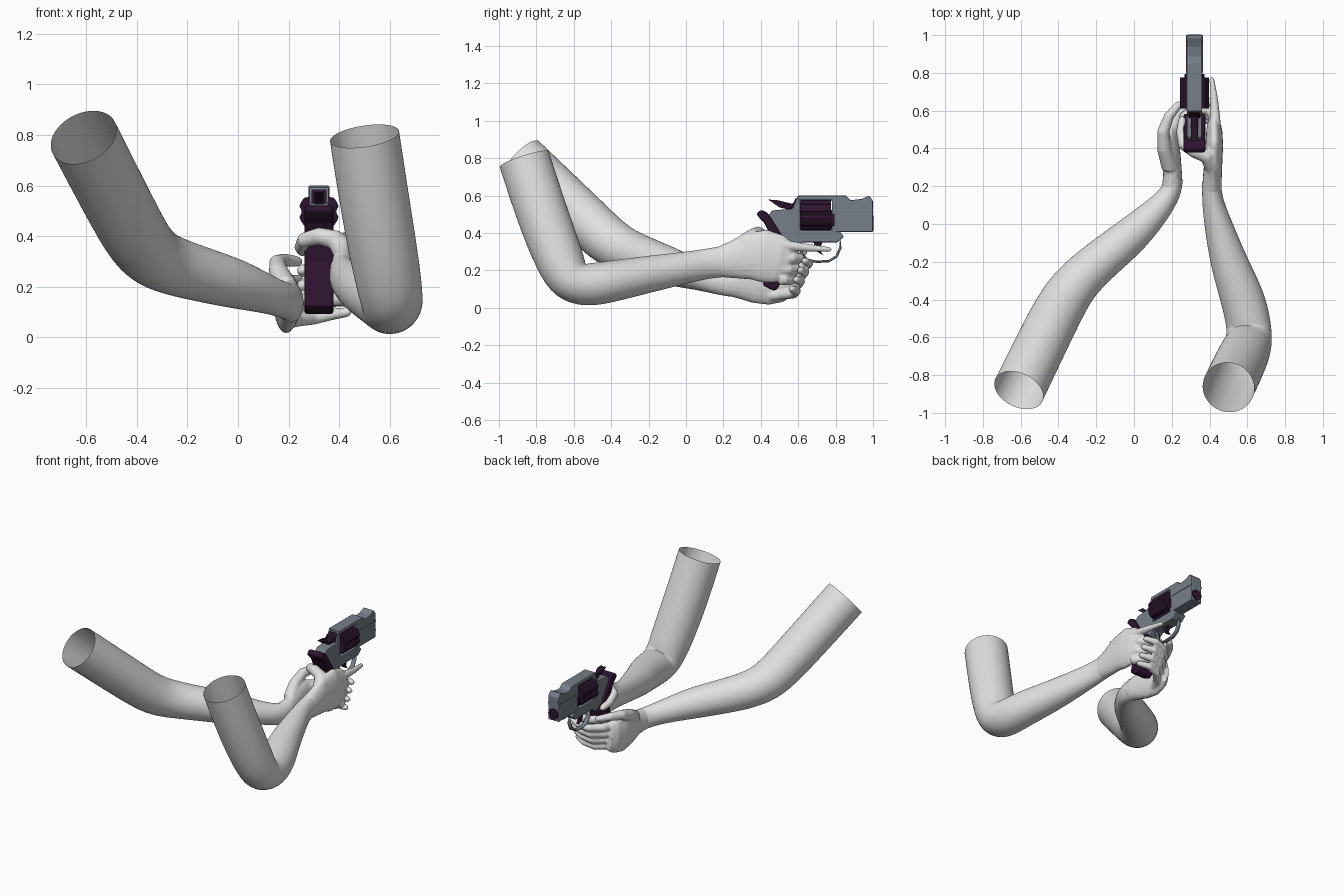
import bpy, bmesh, math
from mathutils import Vector

cube = bpy.data.objects.get("Cube")
if cube:
    bpy.data.objects.remove(cube, do_unlink=True)


def material(name, rgb):
    m = bpy.data.materials.new(name)
    m.use_nodes = True
    m.diffuse_color = (*rgb, 1)
    m.node_tree.nodes["Principled BSDF"].inputs["Base Color"].default_value = (*rgb, 1)
    return m


SKIN = material("pale skin", (0.75, 0.75, 0.75))
STEEL = material("blue grey steel", (0.18, 0.21, 0.25))
DARK = material("dark plum", (0.025, 0.007, 0.028))
GUN_X = 0.32


def finish(name, bm, mat, smooth=False):
    bmesh.ops.recalc_face_normals(bm, faces=bm.faces)
    mesh = bpy.data.meshes.new(name)
    bm.to_mesh(mesh)
    bm.free()
    mesh.materials.append(mat)
    for p in mesh.polygons:
        p.use_smooth = smooth
    ob = bpy.data.objects.new(name, mesh)
    bpy.context.collection.objects.link(ob)
    return ob


def loft(bm, rings, closed=True, sides=20):
    """Oval tube through rings of (x, y, z, side radius, height radius)."""
    pts = [Vector(r[:3]) for r in rings]
    loops = []
    for i, r in enumerate(rings):
        t = (pts[min(i + 1, len(pts) - 1)] - pts[max(i - 1, 0)]).normalized()
        side = t.cross(Vector((0, 0, 1))).normalized()
        up = side.cross(t)
        loops.append([bm.verts.new(pts[i] + side * r[3] * math.cos(a) + up * r[-1] * math.sin(a))
                      for a in (math.tau * k / sides for k in range(sides))])
    for a, b in zip(loops, loops[1:]):
        for k in range(sides):
            n = (k + 1) % sides
            bm.faces.new((a[k], a[n], b[n], b[k]))
    if closed:
        bm.faces.new(loops[0])
        bm.faces.new(loops[-1])


def arm(name, rings):
    bm = bmesh.new()
    loft(bm, rings, closed=False)
    ob = finish(name, bm, SKIN, True)
    ob.modifiers.new("round", 'SUBSURF').levels = 2
    ob.modifiers["round"].render_levels = 2


def hand(name, palm, digits):
    """Palm and digits fused into one skin."""
    bm = bmesh.new()
    loft(bm, palm)
    for path, r0, r1 in digits:
        n = len(path) - 1
        rings = [(*p, r0 + (r1 - r0) * i / n) for i, p in enumerate(path)]
        tip = Vector(path[-1])
        ahead = (tip - Vector(path[-2])).normalized()
        rings.append((*(tip + ahead * r1 * 0.7), r1 * 0.7))
        rings.append((*(tip + ahead * r1), r1 * 0.25))
        loft(bm, rings, sides=12)
    ob = finish(name, bm, SKIN, True)
    fuse = ob.modifiers.new("fuse", 'REMESH')
    fuse.mode = 'VOXEL'
    fuse.voxel_size = 0.007
    fuse.use_smooth_shade = True
    soft = ob.modifiers.new("soften", 'SMOOTH')
    soft.factor = 0.5
    soft.iterations = 4


def prism(name, outline, half, mat, bevel=0.006):
    """Side outline (y, z) given thickness across x."""
    bm = bmesh.new()
    face = bm.faces.new([bm.verts.new((GUN_X - half, y, z)) for y, z in outline])
    out = bmesh.ops.extrude_face_region(bm, geom=[face])
    bmesh.ops.translate(bm, vec=(2 * half, 0, 0),
                        verts=[v for v in out["geom"] if isinstance(v, bmesh.types.BMVert)])
    ob = finish(name, bm, mat)
    b = ob.modifiers.new("bevel", 'BEVEL')
    b.width = bevel
    b.segments = 2
    return ob


def drum(name, y0, y1, z, radius, mat, flutes=0):
    """Round part along y, with optional scalloped flutes."""
    bm = bmesh.new()
    ring = []
    for k in range(48):
        a = math.tau * k / 48
        r = radius - (0.012 * max(0, math.cos(flutes * a)) if flutes else 0)
        ring.append(bm.verts.new((GUN_X + r * math.cos(a), y0, z + r * math.sin(a))))
    out = bmesh.ops.extrude_face_region(bm, geom=[bm.faces.new(ring)])
    bmesh.ops.translate(bm, vec=(0, y1 - y0, 0),
                        verts=[v for v in out["geom"] if isinstance(v, bmesh.types.BMVert)])
    ob = finish(name, bm, mat)
    bpy.ops.object.select_all(action='DESELECT')
    ob.select_set(True)
    bpy.context.view_layer.objects.active = ob
    bpy.ops.object.shade_smooth_by_angle()


# Arms: open at the shoulder
arm("left_arm", [(.5, -.865, .795, .14), (.545, -.77, .5, .14), (.59, -.675, .25, .135),
                 (.61, -.62, .14, .125), (.61, -.54, .118, .12), (.58, -.4, .14, .12, .112),
                 (.5, -.2, .18, .1), (.445, 0, .215, .075, .085), (.415, .12, .237, .056, .08),
                 (.41, .22, .25, .05, .085)])
arm("right_arm", [(-.61, -.88, .79, .14), (-.45, -.55, .48, .137), (-.37, -.4, .34, .132),
                  (-.29, -.29, .29, .12), (-.15, -.17, .25, .11), (0, -.05, .21, .1),
                  (.13, .08, .165, .073), (.2, .17, .14, .055, .07), (.21, .24, .138, .05, .08)])

# Gripping hand: pointing index, three curled fingers, thumb over the back
curled = [([(.43, .5, z), (.425, y - .02, z), (.39, y + .015, z), (.32, y + .02, z),
            (.265, y - .02, z), (.255, y - .07, z)], .031, .024)
          for y, z in ((.59, .265), (.57, .205), (.545, .15))]
index = ([(.43, .46, .34), (.43, .56, .33), (.425, .66, .32), (.412, .765, .312)], .034, .014)
thumb = ([(.42, .3, .34), (.385, .36, .385), (.32, .385, .4), (.262, .42, .385),
          (.248, .49, .355), (.255, .55, .34)], .045, .021)
hand("left_hand",
     [(.412, .17, .243, .052, .08), (.415, .25, .255, .05, .1), (.42, .33, .275, .048, .125),
      (.425, .42, .277, .047, .143), (.425, .5, .26, .042, .13), (.422, .55, .25, .03, .1)],
     curled + [index, thumb])

# Supporting hand: fingers wrap around the front of the gripping hand
wrap = []
for z in (.225, .175, .125, .075):
    back = (.225 - z) * .45
    wrap.append(([(.2, .48 - back * .5, z - .01), (.235, .58 - back, z - .005),
                  (.3, .645 - back, z), (.37, .66 - back, z + .015),
                  (.43, .635 - back, z + .025)], .031, .02))
rest = ([(.19, .3, .2), (.16, .4, .26), (.155, .49, .295), (.185, .57, .305),
         (.235, .63, .3)], .045, .021)
hand("right_hand",
     [(.195, .16, .142, .052, .066), (.205, .26, .14, .05, .085), (.195, .36, .14, .052, .115),
      (.19, .44, .14, .05, .125), (.195, .51, .145, .042, .115), (.21, .55, .15, .03, .095)],
     wrap + [rest])

# Revolver: barrel with top strap, frame and grip
prism("barrel_and_top_strap",
      [(.78, .405), (1, .405), (1, .57), (.98, .6), (.94, .582), (.88, .575), (.855, .6),
       (.595, .6), (.6, .575), (.78, .575)], .041, STEEL)
prism("frame",
      [(.595, .595), (.612, .575), (.612, .415), (.79, .415), (.82, .41), (.845, .38),
       (.81, .35), (.62, .35), (.56, .3), (.49, .38), (.44, .49), (.46, .52), (.57, .53)],
      .04, STEEL)
prism("barrel_side_rib", [(.8, .515), (1, .515), (1, .525), (.8, .525)], .044, STEEL, .001)
prism("grip",
      [(.375, .5), (.4, .525), (.435, .51), (.48, .44), (.53, .36), (.585, .33), (.57, .25),
       (.53, .19), (.49, .1), (.47, .09), (.41, .12), (.43, .2), (.455, .3), (.455, .38),
       (.42, .45)], .058, DARK, .016)
prism("hammer", [(.45, .575), (.49, .572), (.535, .525), (.57, .53), (.57, .56), (.5, .54)],
      .018, DARK, .003)
prism("rear_sight", [(.56, .53), (.59, .53), (.597, .585), (.585, .585)], .03, DARK, .002)
prism("trigger", [(.68, .355), (.73, .355), (.715, .31), (.735, .28), (.7, .3)], .012, DARK, .002)
drum("cylinder", .612, .775, .497, .08, DARK, flutes=6)
drum("cylinder_crane", .77, .795, .47, .052, DARK)
drum("muzzle", .98, 1.003, .452, .038, DARK)

# Trigger guard: a thin bent tube
bm = bmesh.new()
loft(bm, [(GUN_X, y, z, .016, .007) for y, z in
          ((.825, .375), (.825, .32), (.805, .275), (.765, .25), (.7, .246), (.65, .255),
           (.62, .29), (.61, .35))], sides=10)
finish("trigger_guard", bm, STEEL, True)
